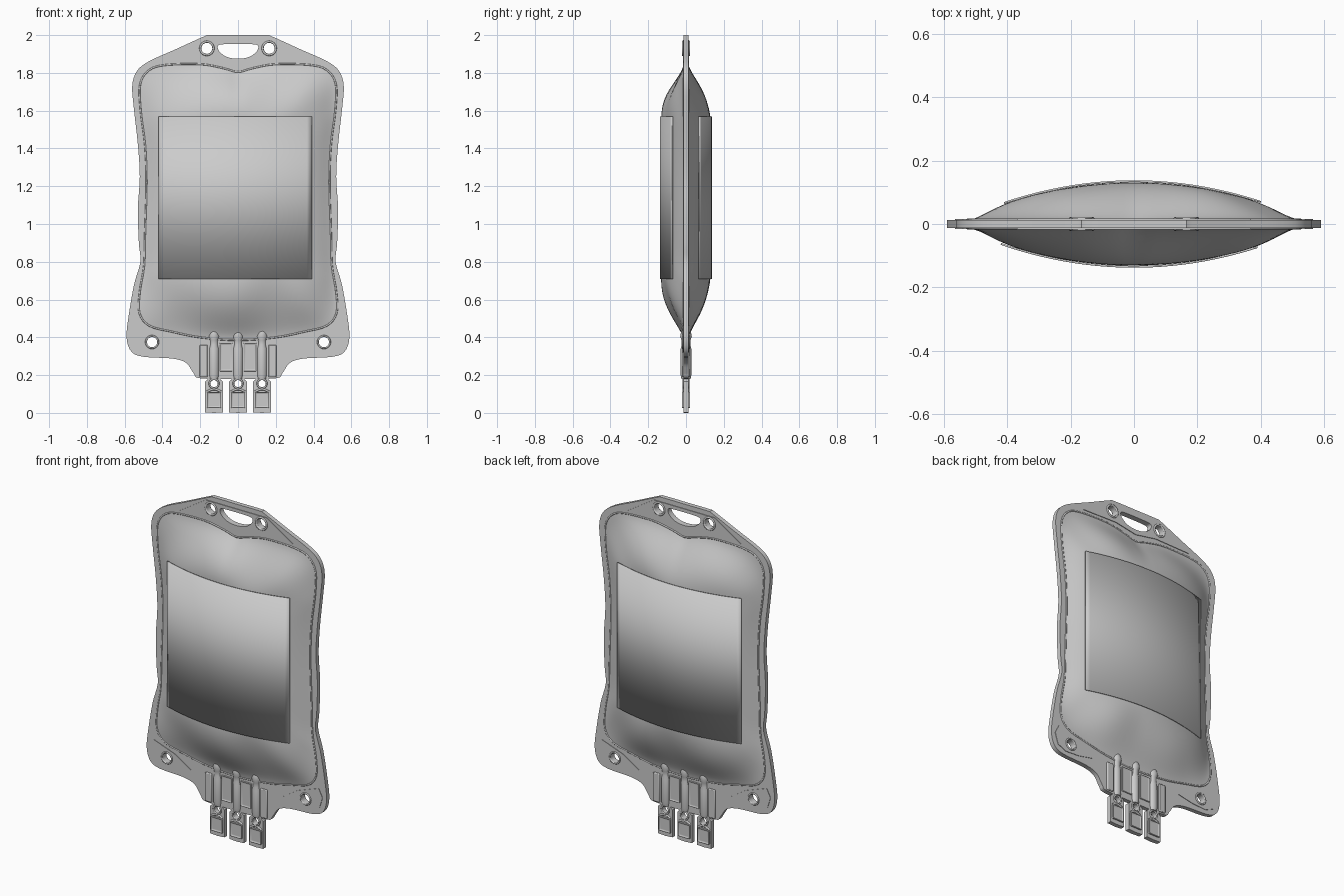
import bpy, bmesh, math
from mathutils import Matrix, Vector

if "Cube" in bpy.data.objects:
    bpy.data.objects.remove(bpy.data.objects["Cube"], do_unlink=True)

grey = bpy.data.materials.new("soft_grey_plastic")
grey.use_nodes = True
grey.diffuse_color = (0.6, 0.6, 0.6, 1)
grey.node_tree.nodes["Principled BSDF"].inputs["Base Color"].default_value = (0.6, 0.6, 0.6, 1)


def finish(name, mesh, angle=35):
    """Link a mesh as a named object with the shared material and shading."""
    obj = bpy.data.objects.new(name, mesh)
    bpy.context.collection.objects.link(obj)
    mesh.materials.clear()
    mesh.materials.append(grey)
    for o in bpy.context.selected_objects:
        o.select_set(False)
    obj.select_set(True)
    bpy.context.view_layer.objects.active = obj
    bpy.ops.object.shade_smooth_by_angle(angle=math.radians(angle))
    return obj


def from_bmesh(name, bm, angle=35):
    bmesh.ops.recalc_face_normals(bm, faces=bm.faces)
    mesh = bpy.data.meshes.new(name)
    bm.to_mesh(mesh)
    bm.free()
    return finish(name, mesh, angle)


def mirrored(half):
    """Close a right-hand outline that runs from top to bottom."""
    return half + [(-x, z) for x, z in reversed(half) if x > 0]


def smooth(points, steps=4):
    """Closed Catmull-Rom curve through the points."""
    p = [Vector(q) for q in points]
    n, out = len(p), []
    for i in range(n):
        a, b, c, d = p[i - 1], p[i], p[(i + 1) % n], p[(i + 2) % n]
        for k in range(steps):
            t = k / steps
            out.append(0.5 * (2 * b + (c - a) * t + (2 * a - 5 * b + 4 * c - d) * t ** 2
                              + (3 * b - a - 3 * c + d) * t ** 3))
    return out


def circle(x, z, r, n=24):
    return [(x + r * math.cos(math.tau * i / n), z + r * math.sin(math.tau * i / n))
            for i in range(n)]


def curve_mesh(name, loops, flat, size, cyclic=True):
    """Filled sheet with holes (flat) or round bead, in the x-z plane."""
    cu = bpy.data.curves.new(name, "CURVE")
    cu.dimensions = "2D" if flat else "3D"
    if flat:
        cu.fill_mode, cu.extrude = "BOTH", size
    else:
        cu.bevel_depth, cu.bevel_resolution, cu.use_fill_caps = size, 2, True
    for loop in loops:
        s = cu.splines.new("POLY")
        s.points.add(len(loop) - 1)
        for pt, (x, z) in zip(s.points, loop):
            pt.co = (x, z, 0, 1)
        s.use_cyclic_u = cyclic
    tmp = bpy.data.objects.new(name + "_path", cu)
    bpy.context.collection.objects.link(tmp)
    bpy.context.view_layer.update()
    dg = bpy.context.evaluated_depsgraph_get()
    mesh = bpy.data.meshes.new_from_object(tmp.evaluated_get(dg))
    bpy.data.objects.remove(tmp, do_unlink=True)
    mesh.transform(Matrix.Rotation(math.pi / 2, 4, "X"))
    return mesh


def sheet(name, loops, half):
    return finish(name, curve_mesh(name, loops, True, half))


def bead(name, path, r, y, cyclic=True):
    mesh = curve_mesh(name, [path], False, r, cyclic)
    mesh.transform(Matrix.Translation((0, y, 0)))
    return finish(name, mesh, 60)


def box(name, x, z, w, h, half, sink=0):
    """Bevelled block, optionally with sunken front and back panels."""
    bm = bmesh.new()
    bmesh.ops.create_cube(bm, size=1)
    bmesh.ops.scale(bm, vec=(w, 2 * half, h), verts=bm.verts)
    bmesh.ops.translate(bm, vec=(x, 0, z), verts=bm.verts)
    bm.normal_update()
    if sink:
        faces = [f for f in bm.faces if abs(f.normal.y) > 0.9]
        bmesh.ops.inset_individual(bm, faces=faces, thickness=0.01, depth=-sink)
    obj = from_bmesh(name, bm)
    mod = obj.modifiers.new("soft_edges", "BEVEL")
    mod.width, mod.segments = 0.004, 2
    return obj


# Welded flange with hanging slot and eyelets
edge = smooth(mirrored([
    (0, 2), (0.15, 2), (0.18, 1.993), (0.33, 1.925), (0.47, 1.862), (0.535, 1.81),
    (0.56, 1.73), (0.55, 1.6), (0.53, 1.42), (0.52, 1.25), (0.53, 1.08), (0.525, 0.9),
    (0.517, 0.8), (0.55, 0.68), (0.578, 0.52), (0.59, 0.4), (0.565, 0.325),
    (0.5, 0.297), (0.35, 0.288), (0.275, 0.265), (0.235, 0.21), (0.2, 0.183), (0, 0.18)]))
slot = smooth(mirrored([(0, 1.953), (0.07, 1.952), (0.105, 1.945), (0.1, 1.915),
                        (0.06, 1.885), (0, 1.875)]))
hang_holes = [circle(s * 0.165, 1.93, 0.03) for s in (-1, 1)]
corner_holes = [circle(s * 0.455, 0.375, 0.027) for s in (-1, 1)]
sheet("welded_flange", [edge, slot] + hang_holes + corner_holes, 0.013)

# Raised reinforcement around the hanger
sheet("hanger_panel", [mirrored([(0, 1.973), (0.2, 1.973), (0.37, 1.865), (0.14, 1.87),
                                 (0, 1.845)]), slot] + hang_holes, 0.017)

# Raised corner pads and eyelet rims
for side, word in ((-1, "right"), (1, "left")):
    pad = [(side * x, z) for x, z in [(0.3, 0.345), (0.4, 0.41), (0.54, 0.46), (0.565, 0.41),
                                      (0.545, 0.345), (0.49, 0.32), (0.4, 0.325)]]
    sheet(word + "_corner_pad", [pad, corner_holes[side > 0]], 0.016)
    for face, y in (("front", -0.016), ("back", 0.016)):
        bead(f"{word}_hanger_rim_{face}", circle(side * 0.165, 1.93, 0.035), 0.006, y)
        bead(f"{word}_corner_rim_{face}", circle(side * 0.455, 0.375, 0.032), 0.005, y)

# Filled pouch
seam = smooth(mirrored([
    (0, 1.805), (0.08, 1.825), (0.2, 1.846), (0.38, 1.842), (0.47, 1.815), (0.518, 1.74),
    (0.515, 1.6), (0.492, 1.42), (0.484, 1.22), (0.492, 0.95), (0.497, 0.78),
    (0.52, 0.64), (0.522, 0.53), (0.47, 0.462), (0.35, 0.43), (0.2, 0.4), (0, 0.385)]))


def swell(x, z, s, phase):
    """Depth of the pouch, with soft folds above and below the label."""
    t = min(1, (1.87 - z) / 0.31, (z - 0.37) / 0.36)
    t = max(0, t)
    rim = 1 - s ** 10
    fold = 0.008 * math.sin(math.pi * t) * math.cos(13 * x + phase + 5 * abs(x) * t)
    return 0.013 + rim * (0.118 * math.sin(t * math.pi / 2) * (1 - (x / 0.55) ** 2) + fold)


def pouch_half(name, sign, phase):
    rings, centre = 40, Vector((0, 1.12))
    bm = bmesh.new()
    rows = []
    for r in range(1, rings + 1):
        s = r / rings
        row = []
        for p in seam:
            q = centre.lerp(p, s)
            row.append(bm.verts.new((q.x, sign * swell(q.x, q.y, s, phase), q.y)))
        rows.append(row)
    rows.append([bm.verts.new((p.x, 0, p.y)) for p in seam])
    hub = bm.verts.new((0, sign * swell(0, 1.12, 0, phase), 1.12))
    n = len(seam)
    for i in range(n):
        j = (i + 1) % n
        bm.faces.new((hub, rows[0][i], rows[0][j]))
        for a, b in zip(rows, rows[1:]):
            bm.faces.new((a[i], b[i], b[j], a[j]))
    from_bmesh(name, bm, 50)


pouch_half("pouch_front", -1, 0.4)
pouch_half("pouch_back", 1, 2.6)
for face, y in (("front", -0.012), ("back", 0.012)):
    bead("weld_seam_" + face, seam, 0.005, y)

# Curved label sheets on both faces
for name, sign, x0, x1 in (("front_label", -1, -0.42, 0.39), ("back_label", 1, -0.41, 0.4)):
    bm = bmesh.new()
    cols = []
    for i in range(33):
        x = x0 + (x1 - x0) * i / 32
        y = sign * 0.135 * (1 - (x / 0.575) ** 2)
        cols.append([bm.verts.new((x, y, z)) for z in (0.71, 1.57)])
    for a, b in zip(cols, cols[1:]):
        bm.faces.new((a[0], b[0], b[1], a[1]))
    label = from_bmesh(name, bm)
    mod = label.modifiers.new("sheet_thickness", "SOLIDIFY")
    mod.thickness, mod.offset = 0.006, 0


def port(name, x):
    """Turned port tube with a pointed inner tip."""
    profile = [(0.18, 0.024), (0.2, 0.028), (0.34, 0.028), (0.36, 0.023), (0.385, 0.024),
               (0.405, 0.031), (0.43, 0.026), (0.46, 0.014), (0.475, 0.004)]
    bm = bmesh.new()
    rows = [[bm.verts.new((px, py, z)) for px, py in circle(x, 0, r, 20)] for z, r in profile]
    for a, b in zip(rows, rows[1:]):
        for i in range(20):
            bm.faces.new((a[i - 1], a[i], b[i], b[i - 1]))
    bm.faces.new(rows[0])
    bm.faces.new(rows[-1])
    from_bmesh(name, bm, 40)


# Ports with twist-off tabs
for word, x in (("right", -0.127), ("middle", 0), ("left", 0.127)):
    port(word + "_port", x)
    tab = [(x + dx, z) for dx, z in mirrored([(0, 0.195), (0.025, 0.19), (0.036, 0.175),
                                              (0.047, 0.165), (0.047, 0.003), (0, 0)])]
    sheet(word + "_tab", [tab, circle(x, 0.155, 0.02)], 0.013)
    box(word + "_tab_grip", x, 0.068, 0.076, 0.085, 0.024, 0.007)
    for face, y in (("front", -0.013), ("back", 0.013)):
        bead(f"{word}_tab_rim_{face}", circle(x, 0.155, 0.024), 0.005, y)
        arch = [(x - 0.036 + 0.009 * i, 0.112 + 0.014 * math.sin(math.pi * i / 8))
                for i in range(9)]
        bead(f"{word}_tab_arch_{face}", arch, 0.006, y, False)

# Moulded blocks beside the ports
for word, side in (("right", -1), ("left", 1)):
    box(word + "_inner_block", side * 0.063, 0.295, 0.07, 0.15, 0.021, 0.006)
    box(word + "_outer_block", side * 0.182, 0.275, 0.042, 0.17, 0.022)
